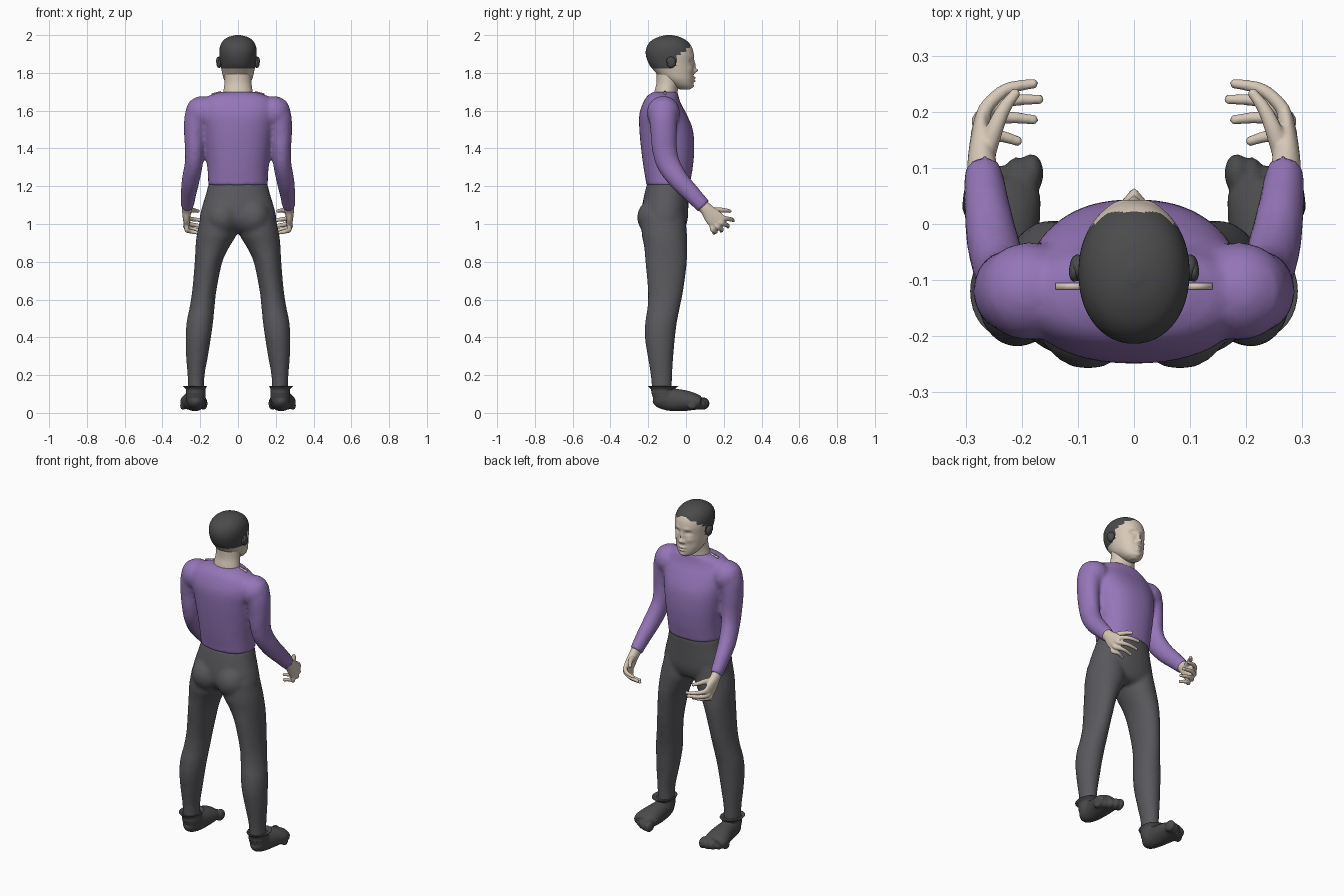
import bpy, bmesh, math
from mathutils import Vector, Matrix


def material(name, rgb):
    m = bpy.data.materials.new(name)
    m.diffuse_color = (*rgb, 1)
    return m


PURPLE = material("purple_cloth", (0.30, 0.18, 0.48))
GREY = material("grey_cloth", (0.10, 0.10, 0.11))
DARK = material("dark_hair", (0.07, 0.07, 0.073))
SKIN = material("skin", (0.68, 0.58, 0.48))


def catmull(rows, sub):
    """Smoothly fill in extra rows between the given rows."""
    out = []
    for i in range(len(rows) - 1):
        p = [rows[max(0, min(len(rows) - 1, i + k))] for k in (-1, 0, 1, 2)]
        for j in range(sub):
            t = j / sub
            out.append([0.5 * (2 * b + (c - a) * t + (2 * a - 5 * b + 4 * c - d) * t * t
                               + (3 * b - a - 3 * c + d) * t ** 3) for a, b, c, d in zip(*p)])
    return out + [list(rows[-1])]


def loft(bm, rows, side=1, ref=None, n=32, power=2.0, sub=5, cap=True):
    """Skin elliptical rings (x, y, z, radius a, radius b); level rings unless ref is given."""
    rows = catmull(rows, sub)
    pts = [Vector(r[:3]) for r in rows]
    rings = []
    for i, r in enumerate(rows):
        u, v = Vector((1, 0, 0)), Vector((0, 1, 0))
        if ref:
            t = (pts[min(i + 1, len(pts) - 1)] - pts[max(i - 1, 0)]).normalized()
            u = Vector(ref)
            u = (u - t * u.dot(t)).normalized()
            v = t.cross(u)
        ring = []
        for k in range(n):
            a = 2 * math.pi * k / n
            c, s = math.cos(a), math.sin(a)
            c = math.copysign(abs(c) ** (2 / power), c)
            s = math.copysign(abs(s) ** (2 / power), s)
            p = pts[i] + u * (c * r[3]) + v * (s * r[4])
            ring.append(bm.verts.new((p.x * side, p.y, p.z)))
        rings.append(ring)
    for a, b in zip(rings, rings[1:]):
        for k in range(n):
            bm.faces.new((a[k], a[(k + 1) % n], b[(k + 1) % n], b[k]))
    if cap:
        bm.faces.new(rings[0])
        bm.faces.new(rings[-1])


def levels(rows):
    """Turn (z, half width, front y, back y) into ring rows."""
    return [(0, (f + b) / 2, z, w, (f - b) / 2) for z, w, f, b in rows]


def ball(bm, centre, radii, side=1):
    m = Matrix.Translation((centre[0] * side, centre[1], centre[2])) @ Matrix.Diagonal((*radii, 1))
    bmesh.ops.create_uvsphere(bm, u_segments=20, v_segments=12, radius=1, matrix=m)


def finish(name, bm, mats, voxel=None, smooth=4):
    bmesh.ops.recalc_face_normals(bm, faces=bm.faces)
    for f in bm.faces:
        f.smooth = True
    me = bpy.data.meshes.new(name)
    bm.to_mesh(me)
    bm.free()
    for m in mats:
        me.materials.append(m)
    ob = bpy.data.objects.new(name, me)
    bpy.context.collection.objects.link(ob)
    if voxel:
        r = ob.modifiers.new("blend", 'REMESH')
        r.mode, r.voxel_size, r.use_smooth_shade = 'VOXEL', voxel, True
        s = ob.modifiers.new("soften", 'SMOOTH')
        s.factor, s.iterations = 0.5, smooth
    return ob


SIDES = (1, -1)

# Sweater: trunk and both sleeves blended together
bm = bmesh.new()
loft(bm, levels([(1.203, .158, .020, -.21), (1.23, .158, .024, -.213), (1.3, .162, .036, -.225),
                 (1.4, .175, .044, -.238), (1.5, .19, .036, -.247), (1.58, .202, .004, -.247),
                 (1.64, .192, -.028, -.228), (1.678, .155, -.04, -.205), (1.70, .09, -.045, -.172)]),
     n=48, power=2.3)
for s in SIDES:
    ball(bm, (.188, -.12, 1.59), (.09, .088, .088), s)
    loft(bm, [(.19, -.12, 1.62, .075, .075), (.215, -.12, 1.56, .07, .075), (.229, -.118, 1.48, .057, .069),
              (.229, -.114, 1.4, .052, .066), (.234, -.094, 1.32, .048, .062), (.25, -.04, 1.235, .047, .054),
              (.262, .03, 1.16, .041, .047), (.269, .095, 1.092, .034, .04)], s, ref=(1, 0, 0))
finish("sweater", bm, [PURPLE], .011)

# Trousers: pelvis, seat and legs blended together
bm = bmesh.new()
loft(bm, levels([(1.215, .155, .016, -.206), (1.15, .172, .014, -.222), (1.08, .193, .012, -.234),
                 (1.02, .202, .008, -.232), (.97, .17, -.01, -.2), (.95, .12, -.04, -.16)]), n=48, power=2.2)
for s in SIDES:
    ball(bm, (.082, -.163, 1.035), (.092, .096, .1), s)
    loft(bm, [(.1, -.12, 1.05, .095, .115), (.112, -.115, .95, .105, .12), (.135, -.108, .88, .09, .114),
              (.156, -.105, .8, .073, .11), (.178, -.108, .65, .064, .094), (.19, -.118, .56, .066, .086),
              (.202, -.132, .48, .07, .084), (.21, -.138, .4, .067, .08), (.217, -.135, .3, .058, .068),
              (.222, -.13, .2, .045, .057), (.222, -.128, .11, .043, .052)], s)
finish("trousers", bm, [GREY], .011)

# Feet in socks with separate toes
bm = bmesh.new()
for s in SIDES:
    loft(bm, [(.225, -.165, .09, .02, .03), (.225, -.14, .08, .045, .052), (.225, -.08, .07, .05, .06),
              (.23, -.01, .065, .062, .056), (.236, .04, .06, .07, .046), (.236, .075, .052, .062, .036)],
         s, ref=(1, 0, 0))
    loft(bm, [(.223, -.125, .14, .05, .058), (.223, -.122, .1, .052, .06), (.224, -.11, .06, .05, .055)], s)
    for k in range(5):
        ball(bm, (.183 + .027 * k, .09 - .009 * k * k * .4, .05 - .003 * k),
             (.022 - .0014 * k, .036 - .003 * k, .034 - .003 * k), s)
finish("feet", bm, [DARK], .007, 3)

# Flared sock tops
bm = bmesh.new()
for s in SIDES:
    loft(bm, [(.224, -.125, .10, .05, .058), (.224, -.124, .125, .052, .062), (.228, -.12, .143, .064, .082),
              (.226, -.122, .137, .05, .06)], s)
finish("sock_cuffs", bm, [DARK])

# Hands: palm, thumb and four curled fingers
FINGERS = [((-.265, .205, 1.03), (-.18, .25, 1.018)), ((-.274, .19, 1.003), (-.17, .222, .985)),
           ((-.276, .168, .982), (-.18, .186, .962)), ((-.27, .142, .968), (-.208, .148, .952))]
bm = bmesh.new()
for s in SIDES:
    loft(bm, [(.269, .08, 1.105, .027, .034), (.271, .108, 1.078, .026, .034), (.273, .14, 1.04, .02, .045),
              (.271, .172, 1.01, .016, .046), (.269, .188, .997, .012, .04)], s, ref=(1, 0, 0))
    for base, tip in FINGERS:
        a, b = Vector((-base[0], *base[1:])), Vector((-tip[0], *tip[1:]))
        root = a.lerp(Vector((.271, .12, 1.05)), .3)
        mid = a.lerp(b, .5) + Vector((.006, .012, 0))
        loft(bm, [(*root, .012, .012), (*a, .013, .013), (*mid, .0115, .0115), (*b, .009, .009)],
             s, ref=(0, 0, 1), n=12)
        ball(bm, b, (.0095,) * 3, s)
    loft(bm, [(.265, .12, 1.065, .018, .018), (.25, .165, 1.073, .016, .016), (.232, .205, 1.072, .0125, .0125),
              (.212, .232, 1.068, .0095, .0095)], s, ref=(0, 0, 1), n=12)
    ball(bm, (.212, .232, 1.068), (.01,) * 3, s)
finish("hands", bm, [SKIN], .0045, 3)

# Neck
bm = bmesh.new()
loft(bm, [(0, -.108, 1.66, .085, .064), (0, -.105, 1.705, .077, .061), (0, -.096, 1.75, .071, .06),
          (0, -.088, 1.81, .07, .068)])
finish("neck", bm, [SKIN])

# Skin slits at the shoulder seams
bm = bmesh.new()
for s in SIDES:
    m = Matrix.Translation((.115 * s, -.111, 1.694)) @ Matrix.Rotation(.25 * s, 4, 'Y')
    bmesh.ops.create_cube(bm, size=1, matrix=m @ Matrix.Diagonal((.05, .012, .008, 1)))
finish("collar_slits", bm, [SKIN])

# Head: lofted skull and jaw, then facial relief as soft bumps (x, z, spread x, spread z, height)
bm = bmesh.new()
loft(bm, levels([(1.712, .022, .02, -.03), (1.73, .05, .036, -.07), (1.765, .074, .04, -.125),
                 (1.81, .086, .04, -.168), (1.85, .093, .041, -.198), (1.9, .099, .041, -.213),
                 (1.94, .095, .029, -.207), (1.97, .079, .004, -.184), (1.99, .05, -.033, -.146),
                 (2.0, .012, -.075, -.105)]), n=96, power=2.1, sub=9)
BUMPS = [(0, 1.812, .012, .012, .022), (0, 1.84, .008, .022, .010), (.014, 1.806, .008, .008, .007),
         (.036, 1.862, .015, .010, -.012), (.036, 1.86, .009, .005, .005), (.03, 1.887, .022, .008, .004),
         (.045, 1.82, .018, .016, .005), (0, 1.774, .019, .006, .012), (0, 1.757, .016, .006, .011),
         (0, 1.728, .018, .01, .006)]
for v in bm.verts:
    if v.co.y > -.04:
        d = sum(h * math.exp(-((abs(v.co.x) - x) / sx) ** 2 - ((v.co.z - z) / sz) ** 2)
                for x, z, sx, sz, h in BUMPS)
        v.co.y += d * min(1, (v.co.y + .04) / .03)
# Close-cropped hair follows a stepped hairline
HAIRLINE = [(-.075, 1.822), (-.05, 1.838), (-.03, 1.895), (0, 1.91), (.021, 1.93)]
for f in bm.faces:
    c = f.calc_center_median()
    f.material_index = int(any(c.y < y and c.z > z for y, z in HAIRLINE))
finish("head", bm, [SKIN, DARK])

# Ears
bm = bmesh.new()
for s in SIDES:
    ball(bm, (.1, -.078, 1.856), (.015, .024, .03), s)
    ball(bm, (.107, -.085, 1.864), (.009, .018, .02), s)
finish("ears", bm, [DARK])
